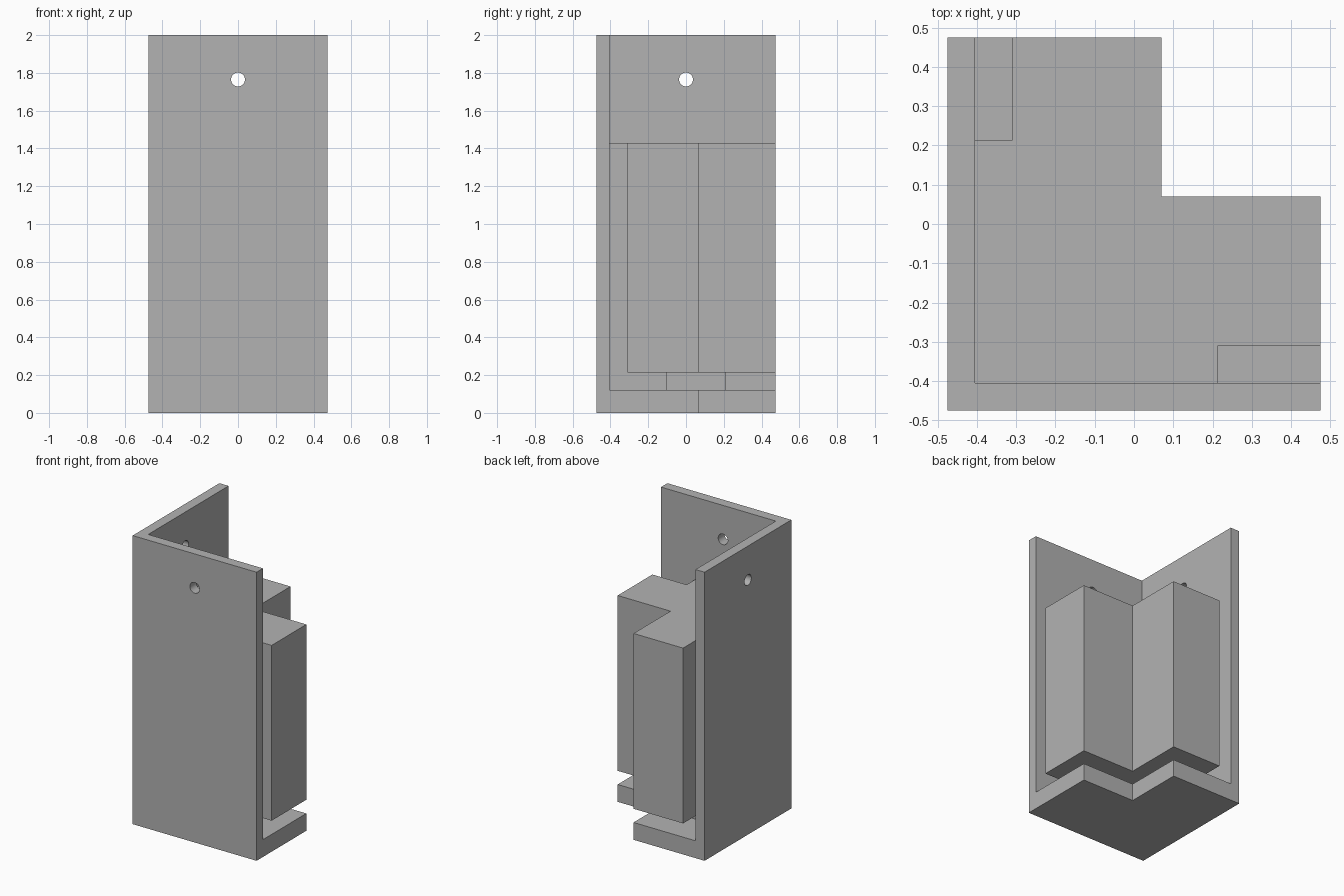
import bpy
import bmesh
from math import radians

cube = bpy.data.objects.get("Cube")
if cube:
    bpy.data.objects.remove(cube, do_unlink=True)

# Single plain grey
GREY = (0.448, 0.448, 0.448, 1.0)
grey = bpy.data.materials.new("plain_grey")
grey.use_nodes = True
grey.diffuse_color = GREY
grey.node_tree.nodes["Principled BSDF"].inputs["Base Color"].default_value = GREY

# Shared plan dimensions, symmetric about the x = y diagonal
OUT = 0.475      # outer edge
WALL = -0.405    # inner face of the walls
SLOT = -0.31     # inside of the end slots
NECK = 0.212     # where the slots stop
ARM = 0.07       # inner side of the body arms
HOLE_Z = 1.765


def corner_prism(name, half, bottom, top):
    """Extrude a plan given by its half from outer corner to inner corner."""
    plan = half + [(y, x) for x, y in reversed(half[1:-1])]
    bm = bmesh.new()
    face = bm.faces.new([bm.verts.new((x, y, bottom)) for x, y in plan])
    moved = bmesh.ops.extrude_face_region(bm, geom=[face])["geom"]
    verts = [v for v in moved if isinstance(v, bmesh.types.BMVert)]
    bmesh.ops.translate(bm, verts=verts, vec=(0, 0, top - bottom))
    bmesh.ops.recalc_face_normals(bm, faces=bm.faces)
    mesh = bpy.data.meshes.new(name)
    bm.to_mesh(mesh)
    bm.free()
    mesh.materials.append(grey)
    obj = bpy.data.objects.new(name, mesh)
    bpy.context.collection.objects.link(obj)
    return obj


def drill(obj, location, rotation):
    """Cut a round screw hole through a wall."""
    bpy.ops.mesh.primitive_cylinder_add(
        vertices=32, radius=0.037, depth=0.3, location=location, rotation=rotation)
    cutter = bpy.context.object
    cutter.name = "hole_cutter"
    cutter.hide_render = True
    cutter.data.materials.append(grey)
    mod = obj.modifiers.new("screw_hole", "BOOLEAN")
    mod.operation = "DIFFERENCE"
    mod.solver = "EXACT"
    mod.object = cutter
    bpy.context.view_layer.objects.active = obj
    bpy.ops.object.modifier_apply(modifier=mod.name)
    bpy.data.objects.remove(cutter, do_unlink=True)


# Two tall walls meeting at the corner, each with a screw hole
walls = corner_prism(
    "corner_walls", [(-OUT, -OUT), (OUT, -OUT), (OUT, WALL), (WALL, WALL)], 0, 2)
drill(walls, (0, -0.44, HOLE_Z), (radians(90), 0, 0))
drill(walls, (-0.44, 0, HOLE_Z), (0, radians(90), 0))

# Base shelf
corner_prism("base_shelf", [(WALL, WALL), (OUT, WALL), (OUT, ARM), (ARM, ARM)], 0, 0.12)

# Recessed neck between shelf and body
corner_prism(
    "neck", [(WALL, WALL), (NECK, WALL), (NECK, -0.1), (-0.1, -0.1)], 0.12, 0.215)

# Main body, slotted behind the ends of both arms
corner_prism(
    "body",
    [(WALL, WALL), (NECK, WALL), (NECK, SLOT), (OUT, SLOT), (OUT, ARM), (ARM, ARM)],
    0.215, 1.43)

# Smooth the hole bores only
bpy.ops.object.select_all(action="DESELECT")
walls.select_set(True)
bpy.context.view_layer.objects.active = walls
bpy.ops.object.shade_smooth_by_angle(angle=radians(30))
